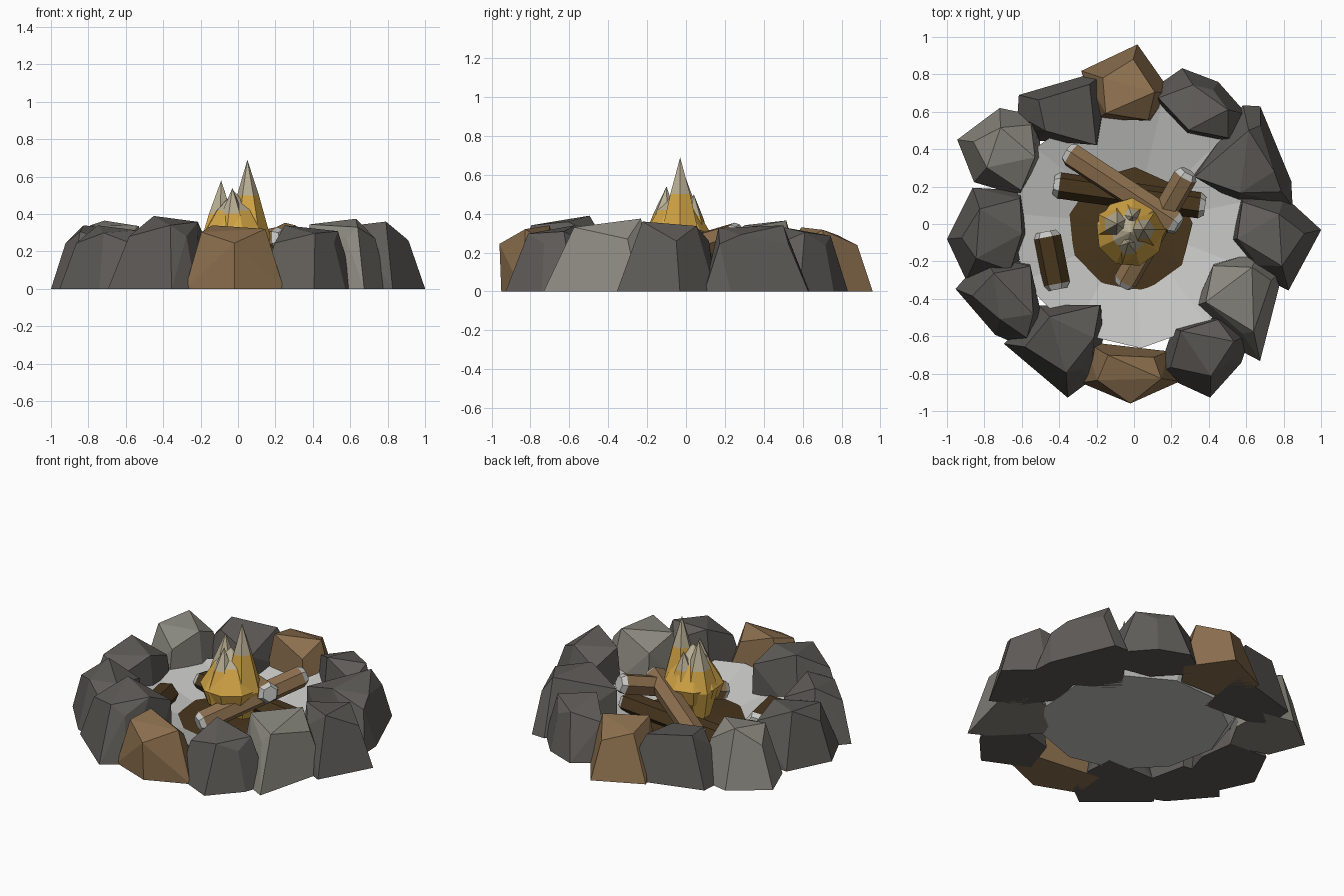
import bpy, bmesh, math
from mathutils import Vector

if "Cube" in bpy.data.objects:
    bpy.data.objects.remove(bpy.data.objects["Cube"])


def material(name, r, g, b):
    m = bpy.data.materials.new(name)
    lin = [((c / 255 + 0.055) / 1.055) ** 2.4 for c in (r, g, b)]
    m.diffuse_color = (*lin, 1)
    m.use_nodes = True
    m.node_tree.nodes["Principled BSDF"].inputs["Base Color"].default_value = m.diffuse_color
    return m


DARK = material("dark_stone", 95, 92, 88)
LIGHT = material("light_stone", 138, 136, 127)
BROWN = material("brown_wood_and_stone", 140, 111, 78)
ASH = material("pale_ash", 198, 198, 196)
CHAR = material("charred_brown", 72, 54, 29)
GOLD = material("flame_gold", 212, 166, 70)
TIP = material("flame_tip", 184, 174, 148)


def finish(name, bm, mats):
    bmesh.ops.recalc_face_normals(bm, faces=bm.faces[:])
    me = bpy.data.meshes.new(name)
    bm.to_mesh(me)
    bm.free()
    for m in mats:
        me.materials.append(m)
    ob = bpy.data.objects.new(name, me)
    bpy.context.collection.objects.link(ob)
    return ob


def lathe(name, p0, p1, rings, sides, mats, bands, phase=0.0):
    """Loft polygon rings (fraction along p0-p1, radius); bands = material per strip."""
    p0, p1 = Vector(p0), Vector(p1)
    axis = p1 - p0
    q = Vector((0, 0, 1)).rotation_difference(axis.normalized())
    bm = bmesh.new()
    loops = []
    for t, r in rings:
        c = p0 + axis * t
        n = sides if r > 0 else 1
        loops.append([bm.verts.new(c + q @ Vector((
            r * math.cos(phase + i * math.tau / sides),
            r * math.sin(phase + i * math.tau / sides), 0))) for i in range(n)])
    for a, b, mi in zip(loops, loops[1:], bands):
        for i in range(sides):
            j = (i + 1) % sides
            vs = [a[i], a[j], b[j], b[i]] if len(b) > 1 else [a[i], a[j], b[0]]
            bm.faces.new(vs).material_index = mi
    for loop, mi in ((loops[0], bands[0]), (loops[-1], bands[-1])):
        if len(loop) > 2:
            bm.faces.new(loop).material_index = mi
    return finish(name, bm, mats)


def rock(name, mat, h, outline, lean=0.16):
    """Faceted boulder: hull of ground outline plus alternating shoulder and crown
    points; lean pulls the upper points in on the side away from the fire."""
    pts = [Vector((x, y, 0)) for x, y in outline]
    c = sum(pts, Vector()) / len(pts)
    out = c.normalized()
    side = Vector((-out.y, out.x, 0))
    bm = bmesh.new()
    for i, p in enumerate(pts):
        d = p - c
        bm.verts.new(p + side * d.dot(side) * 0.15)
        o = d.normalized().dot(out)
        s = 0.69 - lean * o
        if i % 2:
            bm.verts.new(c + d * (s + 0.14) + Vector((0, 0, h * 0.72)))
        else:
            z = h * (1, 0.96, 0.92)[i // 2] * (1 - 0.1 * max(0, o) * (i > 0))
            bm.verts.new(c + d * s + Vector((0, 0, z)))
    res = bmesh.ops.convex_hull(bm, input=bm.verts[:])
    loose = {g for g in res["geom_interior"] + res["geom_unused"]
             if isinstance(g, bmesh.types.BMVert)}
    bmesh.ops.delete(bm, geom=list(loose), context='VERTS')
    bmesh.ops.dissolve_limit(bm, angle_limit=math.radians(10),
                             verts=bm.verts[:], edges=bm.edges[:])
    finish(name, bm, [mat])


# Ring of stones: height and footprint
dark_rocks = [
    (.32, [(-.6, .7), (-.6, .53), (-.5, .46), (-.2, .42), (-.16, .81), (-.32, .78)]),
    (.34, [(-.86, .16), (-1, -.08), (-.9, -.27), (-.65, -.27), (-.57, -.05), (-.6, .15)]),
    (.34, [(-.78, -.2), (-.94, -.37), (-.75, -.58), (-.55, -.65), (-.5, -.5), (-.55, -.22)]),
    (.39, [(-.48, -.45), (-.66, -.66), (-.37, -.92), (-.25, -.82), (-.18, -.6), (-.18, -.43)]),
    (.34, [(.22, -.55), (.16, -.78), (.42, -.92), (.56, -.75), (.6, -.6), (.45, -.5)]),
    (.36, [(.83, -.32), (1, -.04), (.8, .12), (.57, .13), (.52, -.08), (.65, -.24)]),
    (.34, [(.6, .6), (.32, .25), (.55, .13), (.83, .13), (.83, .25), (.69, .6)]),
    (.33, [(.28, .48), (.52, .44), (.58, .6), (.45, .76), (.28, .82), (.1, .68)]),
]
light_rocks = [
    (.365, [(-.73, .6), (-.94, .46), (-.84, .25), (-.6, .17), (-.5, .35), (-.53, .55)]),
    (.375, [(.65, -.17), (.78, -.27), (.69, -.71), (.58, -.65), (.34, -.42), (.42, -.22)]),
]
for label, mat, rocks in (("dark", DARK, dark_rocks), ("light", LIGHT, light_rocks)):
    for i, (h, outline) in enumerate(rocks):
        rock(f"{label}_rock_{i + 1}", mat, h, outline)
rock("brown_rock_back", BROWN, .33,
     [(-.18, .56), (.08, .55), (.17, .7), (.01, .96), (-.25, .82)])
rock("brown_rock_front", BROWN, .34,
     [(-.23, -.63), (.16, -.68), (.21, -.84), (-.02, -.95), (-.25, -.85)], -0.23)

# Ash bed: shallow bowl rising to the stones, with a scorched patch
lathe("ash_bed", (0, 0, 0), (0, 0, 1), [(0, .56), (.14, .665), (.03, .28)],
      11, [ASH], [0, 0], 0.2)
lathe("scorched_patch", (-.02, -.03, 0), (-.02, -.03, 1),
      [(.005, .3), (.052, .335), (.065, .15)], 9, [CHAR], [0, 0], 0.1)


# Logs with bevelled pale ends
def log(name, a, b, r, mat):
    e = 0.03 / (Vector(b) - Vector(a)).length
    lathe(name, a, b, [(0, r * .72), (e, r), (1 - e, r), (1, r * .72)],
          6, [mat, ASH], [1, 0, 1], 0.3)


log("long_log", (-.36, .385, .15), (.24, -.01, .27), .068, BROWN)
log("leaning_log", (.29, .28, .30), (-.06, -.33, .12), .066, BROWN)
log("charred_log", (-.43, .21, .10), (.38, .095, .09), .07, CHAR)
log("loose_charred_log", (-.47, -.04, .11), (-.41, -.35, .11), .075, CHAR)

# Flames: a gold body and leaning faceted spikes, gold below and pale above
lathe("flame_body", (-.02, -.045, 0), (-.02, -.045, 1),
      [(.08, .06), (.19, .155), (.28, .185), (.42, .10), (.52, 0)],
      9, [GOLD, TIP], [0, 0, 0, 1], 0.1)


def flame(name, base, tip, r, split, phase):
    z0, z1 = base[2], tip[2]
    f = lambda z: (z - z0) / (z1 - z0)
    belly = 0.27
    rs = r * (z1 - split) / (z1 - belly) * 1.1
    lathe(name, base, tip, [(0, r * .5), (f(belly), r), (f(split), rs), (1, 0)],
          6, [GOLD, TIP], [0, 0, 1], phase)


flame("tall_flame", (.06, -.03, .09), (.05, -.03, .69), .118, .50, 0.0)
flame("left_flame", (-.10, -.01, .09), (-.09, 0, .58), .11, .40, 0.5)
flame("front_flame", (-.03, -.13, .09), (-.03, -.10, .54), .105, .40, 0.2)
flame("back_flame", (-.02, .02, .09), (-.01, .04, .50), .10, .39, 0.8)
